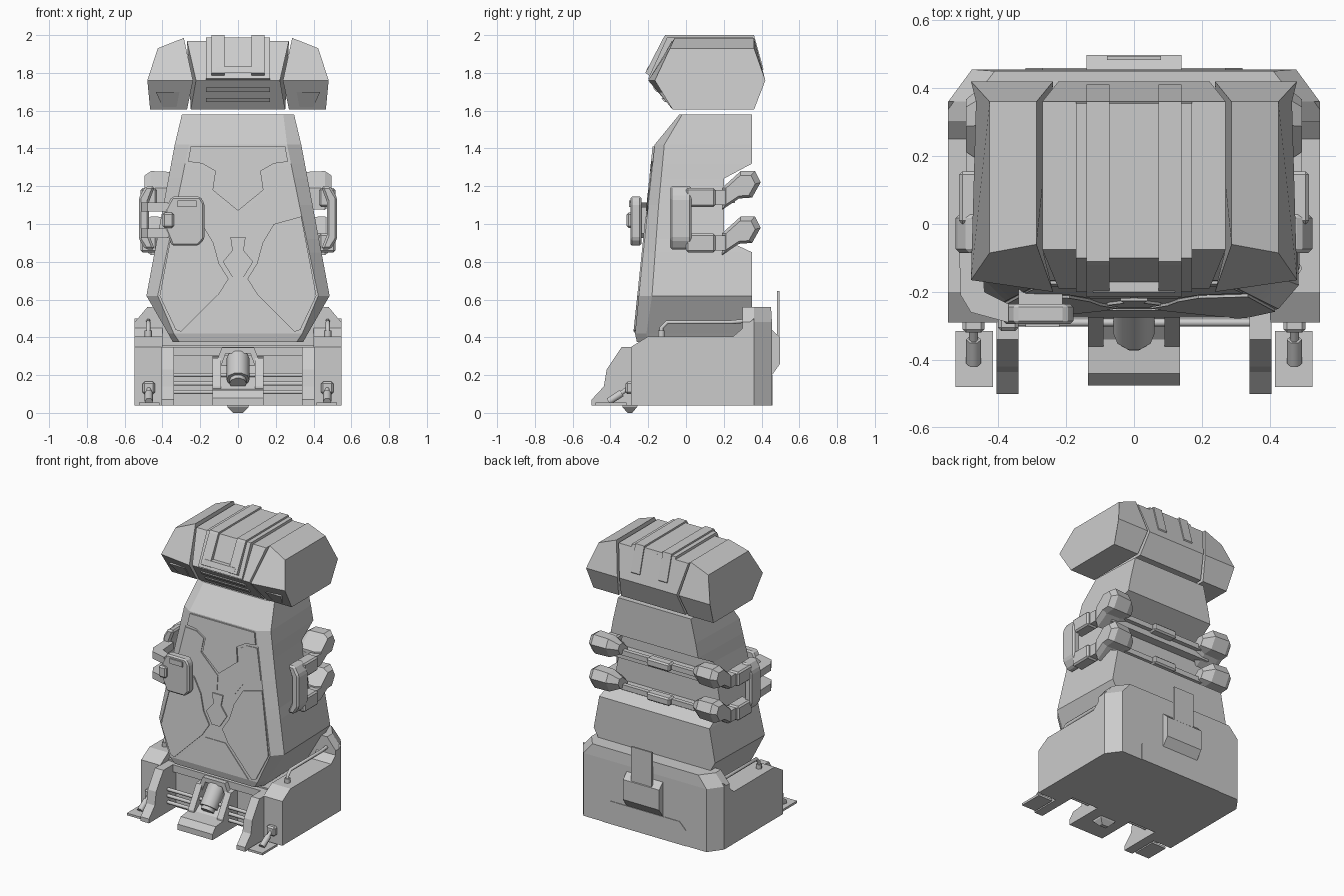
import bpy, bmesh

if "Cube" in bpy.data.objects:
    bpy.data.objects.remove(bpy.data.objects["Cube"])


def loft(name, rings, mirror=False, bevel=0):
    """Skin a stack of equal-length rings, cap both ends."""
    bm = bmesh.new()
    vs = [[bm.verts.new(p) for p in r] for r in rings]
    n = len(rings[0])
    for a, b in zip(vs, vs[1:]):
        for i in range(n):
            j = (i + 1) % n
            bm.faces.new((a[i], a[j], b[j], b[i]))
    bm.faces.new(vs[0][::-1])
    bm.faces.new(vs[-1])
    bmesh.ops.recalc_face_normals(bm, faces=bm.faces)
    me = bpy.data.meshes.new(name)
    bm.to_mesh(me)
    bm.free()
    ob = bpy.data.objects.new(name, me)
    bpy.context.collection.objects.link(ob)
    if bevel:
        m = ob.modifiers.new("bevel", 'BEVEL')
        m.width, m.segments = bevel, 1
    if mirror:
        ob.modifiers.new("mirror", 'MIRROR')
    return ob


def prism(name, pts, axis, lo, hi, **kw):
    """Extrude a 2D profile along an axis (the profile uses the other two axes in order)."""
    k = "xyz".index(axis)
    put = lambda p, v: list(p[:k]) + [v] + list(p[k:])
    return loft(name, [[put(p, v) for p in pts] for v in (lo, hi)], **kw)


def box(name, x, y, z, **kw):
    return prism(name, [(x[0], y[0]), (x[1], y[0]), (x[1], y[1]), (x[0], y[1])], 'z', *z, **kw)


def rod(name, path, r, bevel_res=1, mirror=False):
    """Round tube along a path of points."""
    cu = bpy.data.curves.new(name, 'CURVE')
    cu.dimensions, cu.bevel_depth, cu.bevel_resolution, cu.use_fill_caps = '3D', r, bevel_res, True
    sp = cu.splines.new('POLY')
    sp.points.add(len(path) - 1)
    for p, c in zip(sp.points, path):
        p.co = (*c, 1)
    ob = bpy.data.objects.new(name, cu)
    bpy.context.collection.objects.link(ob)
    if mirror:
        ob.modifiers.new("mirror", 'MIRROR')
    return ob


def plate(name, pts, surf, t=0.008, mirror=False):
    """Thin panel lying on a front surface y = surf(z)."""
    return loft(name, [[(x, surf(z) + d, z) for x, z in pts] for d in (0.01, -t)], mirror=mirror)


def sym(half):
    return half + [(-x, z) for x, z in reversed(half) if x > 0]


# ---- torso: faceted shell, recessed around the back for the straps
KEYS = [(.375, .31, .345, -.26, -.20), (.42, .34, .37, -.27, -.21), (.62, .425, .485, -.25, -.18),
        (1.10, .325, .395, -.20, -.145), (1.42, .26, .335, -.166, -.115), (1.58, .24, .297, -.035, -.02)]


def section(z, yb):
    for p, q in zip(KEYS, KEYS[1:]):
        if p[0] <= z <= q[0]:
            t = (z - p[0]) / (q[0] - p[0])
            a, b, yf, yc = [u + (v - u) * t for u, v in zip(p[1:], q[1:])]
            return [(-a, yf, z), (a, yf, z), (b, yc, z), (b - .015, yb, z), (.015 - b, yb, z), (-b, yc, z)]


loft("torso", [section(z, yb) for z, yb in [(.375, .35), (.42, .35), (.62, .35), (.85, .35), (.92, .2), (1.10, .2),
                                           (1.24, .2), (1.32, .35), (1.42, .35), (1.58, .35)]])
chest = lambda z: -.27 + (z - .42) * .104
plate("chest_shield", sym([(.25, 1.41), (.265, 1.33), (.19, 1.32), (.12, 1.28), (.135, 1.18), (0, 1.07)]), chest, .01)
plate("chest_side_plate", [(.275, 1.31), (.195, 1.305), (.135, 1.27), (.15, 1.175), (.01, 1.05), (.01, .95),
                           (.12, .95), (.19, 1.05), (.32, 1.10)], chest, .005, True)
plate("belly_side_plate", [(.335, 1.04), (.19, 1.0), (.13, .9), (.10, .79), (.05, .71), (.10, .63), (.30, .43),
                           (.33, .44), (.415, .62)], chest, .009, True)
plate("belly_buckle", sym([(.04, .93), (.03, .86), (.08, .80), (.03, .72)]), chest, .009)
plate("belly_lower_plate", sym([(.08, .62), (.27, .425)]), chest, .005)


# ---- head: central block between two faceted pods
def pod_ring(x, y, z):
    return [(x[0], y[0], z), (x[0], .36, z), (x[1], .42, 1.76), (x[2], .36, 1.605),
            (x[2], -.07, 1.605), (x[1], y[1], 1.76)]


loft("head_core", [pod_ring([s * x for x in (.27, .222, .25)], (-.075, -.19), 1.97) for s in (-1, 1)])
loft("head_pod", [pod_ring((.287, .238, .27), (-.06, -.20), 1.985),
                  pod_ring((.425, .48, .465), (-.085, -.165), 1.93)], mirror=True)
prism("head_crest", [(-.10, 1.988), (.355, 1.988), (.41, 1.78), (.36, 1.74), (-.15, 1.74), (-.2, 1.77)],
      'x', -.17, .17)
prism("head_crest_ridge", [(-.12, 1.985), (-.11, 2.0), (.36, 2.0), (.41, 1.82), (.36, 1.76), (-.15, 1.76),
                           (-.215, 1.80)], 'x', .072, .14, mirror=True)
prism("head_brow", [(-.15, 1.80), (-.15, 1.835), (-.20, 1.835), (-.215, 1.80)], 'x', -.12, .12)
jaw = lambda z: -.195 + (1.76 - z) * .8
for z in (1.655, 1.71):
    plate("head_vent_slat", [(-.17, z - .01), (.17, z - .01), (.17, z + .012), (-.17, z + .012)], jaw, .01)
plate("pod_lower_panel", [(.31, 1.70), (.435, 1.70), (.40, 1.62), (.325, 1.62)], lambda z: jaw(z) + .012, .012, True)

# ---- strap clamps on both flanks, two tiers joined by an upright
prism("clamp_upright", [(.44, 1.20), (.49, 1.20), (.525, 1.14), (.525, .92), (.49, .865), (.44, .865), (.47, .94),
                        (.47, 1.12)], 'y', -.085, .03, mirror=True, bevel=.012)
for dz in (0, -.24):
    zs = 1.14 + dz
    box("clamp_bar", (.43, .515), (.0, .155), (zs - .05, zs + .05), mirror=True, bevel=.01)
    box("clamp_joint", (.43, .495), (.15, .21), (zs - .04, zs + .04), mirror=True)
    side = [(y, z + dz) for y, z in [(.19, 1.19), (.29, 1.28), (.365, 1.28), (.395, 1.22), (.35, 1.14),
                                     (.28, 1.135), (.19, 1.075)]]
    mid = sum(z for y, z in side) / 7
    loft("clamp_lobe", [[(x, .28 + (y - .28) * s, mid + (z - mid) * s) for y, z in side]
                        for x, s in [(.29, .5), (.35, .95), (.46, 1), (.495, .75)]], mirror=True)
    # bars crossing the back recess
    box("back_bar", (-.40, .40), (.19, .26), (zs - .03, zs + .03))
    box("back_bar_rail", (-.38, .38), (.26, .29), (zs + .01, zs + .045))
    box("back_bar_clip", (-.09, .09), (.25, .315), (zs, zs + .055), bevel=.01)
    # link from flank to the front pouch
    zl = 1.09 if dz == 0 else .95
    loft("pouch_link", [[(x, y, z) for x, y in [(-.515, -.07), (-.45, -.07), (-.44, -.20), (-.37, -.235),
                         (-.37, -.29), (-.48, -.26), (-.51, -.21)]] for z in (zl - .025, zl + .025)])

# ---- pouch on one side of the chest
prism("pouch", [(-.385, .97), (-.385, 1.08), (-.35, 1.145), (-.20, 1.145), (-.178, 1.11), (-.178, .92), (-.21, .885),
                (-.35, .885)], 'y', -.295, -.235, bevel=.01)
box("pouch_mount", (-.34, -.21), (-.24, -.17), (.95, 1.09))
box("pouch_top_clip", (-.32, -.22), (-.303, -.28), (1.09, 1.125))
box("pouch_latch", (-.40, -.34), (-.315, -.26), (.98, 1.06), bevel=.01)

# ---- base: two side arms, rear wall and floor block
prism("base_arm", [(-.29, .04), (-.29, .35), (-.2, .405), (.25, .405), (.36, .50), (.36, .04)], 'x', .40, .547,
      mirror=True)


def wall_ring(z, x, y):
    return [(-x, .30, z), (x, .30, z), (x, .36, z), (x - .07, y, z), (.07 - x, y, z), (-x, .36, z)]


loft("base_rear_wall", [wall_ring(.04, .547, .455), wall_ring(.48, .547, .455), wall_ring(.56, .48, .45)])
box("base_core", (-.41, .41), (-.2, .35), (.04, .36))
box("base_sill", (-.40, .40), (-.235, -.19), (.30, .35))

# grab rails on the arms
rod("grab_rail", [(.475, -.13, .40), (.475, -.13, .45), (.475, -.10, .48), (.475, .24, .48), (.475, .34, .49)], .012,
    mirror=True)
rod("grab_rail_collar", [(.475, -.13, .40), (.475, -.13, .435)], .02, mirror=True)

# front struts and cross rods
prism("front_strut", [(-.5, .04), (-.5, .07), (-.435, .14), (-.42, .23), (-.34, .35), (-.19, .35), (-.19, .04)],
      'x', .34, .405, mirror=True)
for z in (.11, .155, .20):
    rod("cross_rod", [(-.36, -.29, z), (.36, -.29, z)], .012)

# feet with pistons
box("foot_pad", (.415, .525), (-.48, -.315), (.04, .055), mirror=True)
rod("foot_piston", [(.472, -.28, .15), (.472, -.39, .07)], .013, mirror=True)
rod("foot_piston_sleeve", [(.472, -.34, .105), (.472, -.41, .06)], .022, mirror=True)
box("piston_mount", (.44, .505), (-.32, -.28), (.10, .165), mirror=True, bevel=.01)

# front thruster cradle
prism("cradle_floor", [(-.475, .04), (-.475, .08), (-.44, .12), (-.34, .13), (-.2, .25), (-.2, .04)],
      'x', -.135, .135)
prism("cradle_side", [(-.36, .08), (-.36, .14), (-.27, .29), (-.19, .30), (-.19, .08)], 'x', .09, .135, mirror=True)
prism("cradle_arch", [(-.135, .22), (-.085, .345), (.085, .345), (.135, .22), (.10, .22), (.065, .315), (-.065, .315),
                      (-.10, .22)], 'y', -.27, -.19)
rod("cradle_cylinder", [(0, -.325, .175), (0, -.23, .29)], .06, 3)
rod("cradle_cylinder_core", [(0, -.34, .155), (0, -.30, .20)], .045, 3)
loft("ground_tip", [[(s * x, y, z) for s, y in [(-1, y0), (1, y0), (1, y1), (-1, y1)]]
                    for z, x, y0, y1 in [(.05, .06, -.34, -.25), (.03, .055, -.335, -.26), (0, .025, -.31, -.285)]])

# ---- rear pack, upright tab and lower hatch
prism("rear_pack", [(.44, .20), (.455, .20), (.498, .26), (.498, .40), (.455, .44), (.44, .44)], 'x', -.14, .14)
box("rear_tab", (-.08, .08), (.482, .494), (.30, .645))
prism("rear_hatch", [(-.32, .04), (.32, .04), (.32, .15), (.27, .20), (-.27, .20), (-.32, .15)], 'y', .44, .459)
